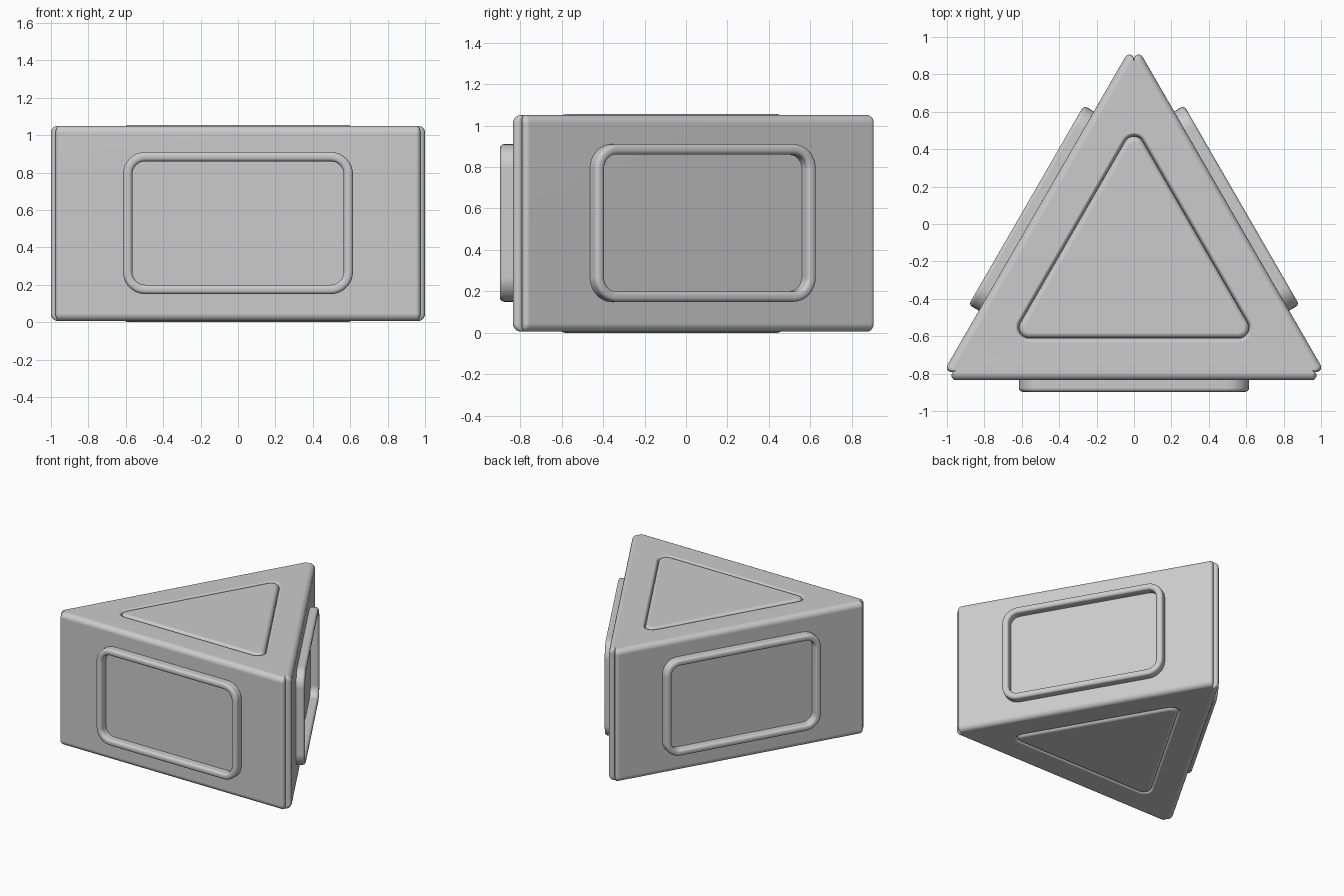
import bpy, bmesh
from math import sin, cos, pi, radians, sqrt

cube = bpy.data.objects.get("Cube")
if cube:
    bpy.data.objects.remove(cube, do_unlink=True)

grey = bpy.data.materials.new("light grey")
grey.use_nodes = True
colour = (0.6, 0.6, 0.6, 1)
grey.diffuse_color = colour
grey.node_tree.nodes["Principled BSDF"].inputs["Base Color"].default_value = colour

CENTRE_Y = -0.232   # axis of the triangle
WALL = 0.603        # axis to outer wall face
CAP = 0.378         # axis to edge of the end cap
CAP_R = 0.055       # cap corner radius
TIP_R = 0.025       # rounding of the wall tips
WALL_Z = (0.006, 1.05)
CAP_Z = (0.0, 1.055)


def arc(cx, cy, r, start, end, steps):
    """Points on an arc, angles in degrees."""
    angles = [radians(start + (end - start) * i / steps) for i in range(steps + 1)]
    return [(cx + r * cos(a), cy + r * sin(a)) for a in angles]


def loft(name, loops, closed=False, turn=0):
    """Skin matching loops of points, capping the ends unless closed."""
    bm = bmesh.new()
    rows = [[bm.verts.new(p) for p in loop] for loop in loops]
    pairs = list(zip(rows, rows[1:]))
    if closed:
        pairs.append((rows[-1], rows[0]))
    else:
        bm.faces.new(rows[0])
        bm.faces.new(rows[-1])
    for a, b in pairs:
        n = len(a)
        for i in range(n):
            j = (i + 1) % n
            bm.faces.new((a[i], a[j], b[j], b[i]))
    bmesh.ops.recalc_face_normals(bm, faces=bm.faces)
    mesh = bpy.data.meshes.new(name)
    bm.to_mesh(mesh)
    bm.free()
    mesh.materials.append(grey)
    mesh.shade_smooth()
    mesh.set_sharp_from_angle(angle=radians(40))
    obj = bpy.data.objects.new(name, mesh)
    obj.location.y = CENTRE_Y
    obj.rotation_euler.z = turn
    bpy.context.collection.objects.link(obj)
    obj.modifiers.new("flat_faces", "WEIGHTED_NORMAL").keep_sharp = True
    return obj


def rounded_levels(z_range, bevel, steps=5):
    """(inset fraction, z) pairs giving a quarter-round at both ends."""
    low, high = z_range
    quarter = [pi / 2 * i / steps for i in range(steps + 1)]
    bottom = [(1 - sin(a), low + bevel * (1 - cos(a))) for a in quarter]
    top = [(f, low + high - z) for f, z in reversed(bottom)]
    return bottom + top


def wall_outline(f, z):
    """Plan of the front wall, mitred and rounded at its ends."""
    outer, tip = 0.04 * f, TIP_R - 0.018 * f
    front = WALL - outer
    right = arc(sqrt(3) * front - tip / math_tan15, -front + tip, tip, -90, 60, 6)
    reach = 2 * CAP - 2 * CAP_R
    right += arc(reach * cos(pi / 6), -reach / 2, CAP_R + 0.02 * f, -30, -90, 4)
    left = [(-x, y) for x, y in reversed(right)]
    return [(x, y, z) for x, y in right + left]


def cap_outline(f, z):
    """Triangle with rounded corners."""
    reach = 2 * CAP - 2 * CAP_R
    points = []
    for mid in (-30, 90, 210):
        a = radians(mid)
        points += arc(reach * cos(a), reach * sin(a), CAP_R - 0.03 * f,
                      mid - 60, mid + 60, 8)
    return [(x, y, z) for x, y in points]


def frame_outline(r, y):
    """Upright rounded rectangle whose corner radius sets its size."""
    points = []
    for sx, sz, start in ((1, 1, 0), (-1, 1, 90), (-1, -1, 180), (1, -1, 270)):
        points += arc(sx * 0.495, 0.53 + sz * 0.26, r, start, start + 90, 8)
    return [(x, y, z) for x, z in points]


math_tan15 = 2 - sqrt(3)

# end caps: one core showing at top and bottom
loft("end_cap_core", [cap_outline(f, z) for f, z in rounded_levels(CAP_Z, 0.03)])

# section of the raised frame: (corner radius, depth)
face_y = -WALL - 0.062
section = [(0.12, -WALL + 0.02)]
section += arc(0.1, face_y + 0.02, 0.02, 0, -90, 4)
section += arc(0.09, face_y + 0.02, 0.02, -90, -180, 4)
section += [(0.07, -WALL + 0.02)]

# three walls, each with a raised frame
for i, side in enumerate(("front", "left", "right")):
    turn = i * 2 * pi / 3
    loft(side + "_wall", [wall_outline(f, z) for f, z in rounded_levels(WALL_Z, 0.04)],
         turn=turn)
    loft(side + "_frame", [frame_outline(r, y) for r, y in section],
         closed=True, turn=turn)
